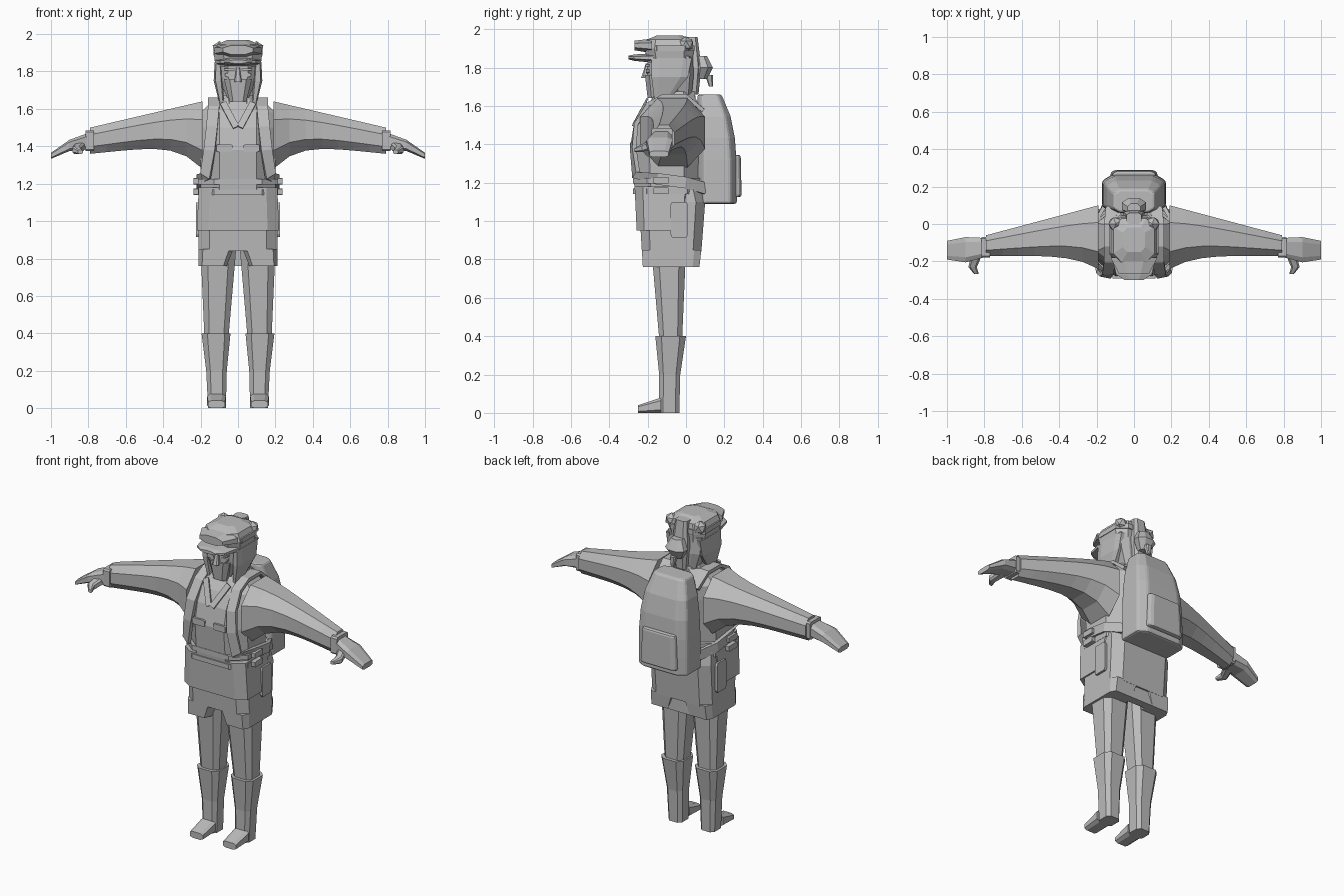
import bpy, bmesh
from mathutils import Vector

cube = bpy.data.objects.get("Cube")
if cube:
    bpy.data.objects.remove(cube, do_unlink=True)

grey = bpy.data.materials.new("plain_grey")
grey.use_nodes = True
grey.diffuse_color = (.5, .5, .5, 1)
grey.node_tree.nodes["Principled BSDF"].inputs["Base Color"].default_value = grey.diffuse_color


def finish(name, bm, mirrored=False, bevel=None):
    """Turn a bmesh into an object with flat faces and optional modifiers."""
    bmesh.ops.recalc_face_normals(bm, faces=bm.faces)
    mesh = bpy.data.meshes.new(name)
    bm.to_mesh(mesh)
    bm.free()
    mesh.materials.append(grey)
    obj = bpy.data.objects.new(name, mesh)
    bpy.context.collection.objects.link(obj)
    if bevel:
        soften = obj.modifiers.new("soft_edges", "BEVEL")
        soften.width, soften.segments = bevel, 2
    if mirrored:
        obj.modifiers.new("other_side", "MIRROR")


def skin(name, rings, **options):
    """Bridge equal rings of points and cap both ends."""
    bm = bmesh.new()
    loops = [[bm.verts.new(point) for point in points] for points in rings]
    for near, far in zip(loops, loops[1:]):
        for i in range(len(near)):
            bm.faces.new((near[i - 1], near[i], far[i], far[i - 1]))
    bm.faces.new(loops[0])
    bm.faces.new(loops[-1])
    finish(name, bm, **options)


def ring(axis, along, left, right, low, high, chamfer):
    """Rectangle with cut corners, standing across the given axis."""
    cut_a, cut_b = (right - left) * chamfer, (high - low) * chamfer
    corners = [(left + cut_a, low), (right - cut_a, low),
               (right, low + cut_b), (right, high - cut_b),
               (right - cut_a, high), (left + cut_a, high),
               (left, high - cut_b), (left, low + cut_b)]
    place = {"x": lambda a, b: (along, a, b),
             "y": lambda a, b: (a, along, b),
             "z": lambda a, b: (a, b, along)}[axis]
    return [Vector(place(a, b)) for a, b in corners]


def loft(name, axis, *sections, chamfer=.2, **options):
    skin(name, [ring(axis, *section, chamfer) for section in sections], **options)


def pair(name, axis, *sections, chamfer=.2):
    loft(name, axis, *sections, chamfer=chamfer, mirrored=True)


def stack(name, *sections, chamfer=.2, **options):
    """Upright part centred on x, from (height, half width, front, back)."""
    rings = [ring("z", height, -half, half, front, back, chamfer)
             for height, half, front, back in sections]
    skin(name, rings, **options)


def layer(name, bottom, top, half, front, back, **options):
    stack(name, (bottom, half, front, back), (top, half, front, back), **options)


def chip(name, front, depth, left, right, low, high, chamfer=.1):
    """Small mirrored detail set on the front."""
    pair(name, "y", (front, left, right, low, high),
         (front + depth, left, right, low, high), chamfer=chamfer)


def side_block(name, inner, outer, *extent):
    pair(name, "x", (inner, *extent), (outer, *extent), chamfer=.08)


def strap(name, width, thick, path):
    """Mirrored flat band; each point of the path carries its outward direction."""
    points = [Vector(point) for point, _ in path]
    rings = []
    for i, (_, facing) in enumerate(path):
        out = Vector(facing).normalized()
        ahead = points[min(i + 1, len(path) - 1)] - points[max(i - 1, 0)]
        side = ahead.cross(out).normalized() * width / 2
        lift = out * thick
        p = points[i]
        rings.append([p - side, p + side, p + side + lift, p - side + lift])
    skin(name, rings, mirrored=True)


def mix(start, end, t):
    return start + (end - start) * t


def steps(count):
    return [i / count for i in range(count + 1)]


def sleeve_section(t):
    """Straight taper to the wrist, flaring quickly into the armpit."""
    flare = (1 - t) ** 5
    front, back = -.17 - .07 * flare, mix(.1, -.06, t)
    bottom, top = mix(1.42, 1.36, t) - .14 * flare, mix(1.64, 1.5, t)
    return mix(.19, .79, t), front, back, bottom, top


def backpack_section(t):
    """Straight sides that draw in towards the top."""
    pinch = t ** 4
    return mix(1.09, 1.66, t), .17 - .06 * pinch, .06, .265 - .08 * pinch


# Legs and boots
pair("legs", "z", (.39, .05, .18, -.14, -.02), (.85, .01, .2, -.18, 0))
pair("boots", "z", (0, .065, .16, -.14, -.035), (.2, .06, .17, -.14, -.03),
     (.4, .04, .195, -.16, 0))
pair("boot_toes", "y", (-.25, .07, .16, 0, .04), (-.13, .065, .165, 0, .08))

# Shorts, left open at the front between the legs
stack("shorts", (.84, .21, -.23, .08), (1.1, .21, -.245, .1), (1.18, .2, -.25, .08),
      chamfer=.14)
pair("shorts_legs", "z", (.76, .06, .21, -.225, .07), (.85, .025, .21, -.23, .08),
     chamfer=.12)
layer("shorts_back", .76, .85, .09, .02, .07, chamfer=.02)
side_block("side_pockets", .2, .225, -.08, .01, .915, 1.1)

# Jacket with belts, collar and lapels
stack("jacket_hem", (.95, .22, -.257, .02), (1.18, .21, -.268, .04), chamfer=.14)
stack("jacket", (1.13, .2, -.265, .07), (1.38, .2, -.285, .085), (1.5, .2, -.26, .09),
      (1.58, .2, -.22, .08), (1.63, .15, -.18, .055), (1.66, .1, -.16, .04), chamfer=.25)
for belt in (1.14, 1.195):
    layer("belt", belt, belt + .03, .213, -.275, .08)
    side_block("belt_buckles", .2, .238, -.17, -.09, belt, belt + .035)
stack("collar", (1.58, .13, -.2, .06), (1.675, .085, -.165, .045), chamfer=.28)
strap("lapels", .035, .01, [((.01, -.27, 1.5), (0, -1, .4)), ((.08, -.2, 1.63), (0, -1, .6))])
chip("chest_flaps", -.291, .02, .03, .115, 1.37, 1.41)

# Sleeves, cuffs and hands
pair("sleeves", "x", *map(sleeve_section, steps(7)), chamfer=.27)
side_block("cuffs", .77, .815, -.18, -.07, 1.375, 1.485)
pair("hands", "x", (.79, -.175, -.075, 1.385, 1.475), (.9, -.205, -.07, 1.375, 1.435),
     (1, -.19, -.09, 1.333, 1.365))
pair("thumbs", "y", (-.16, .81, .87, 1.38, 1.43), (-.23, .84, .885, 1.36, 1.4),
     (-.268, .83, .855, 1.36, 1.38))

# Head and face
layer("neck", 1.58, 1.7, .065, -.14, -.01, chamfer=.28)
stack("head", (1.645, .05, -.185, -.05), (1.75, .1, -.205, .02), (1.85, .11, -.2, .03),
      chamfer=.25)
stack("face_mask", (1.64, .045, -.2, -.1), (1.76, .075, -.214, -.1))
stack("nose", (1.745, .02, -.234, -.19), (1.82, .01, -.21, -.19))
chip("eyes", -.209, .02, .025, .07, 1.77, 1.793, chamfer=.25)
chip("brows", -.211, .02, .02, .075, 1.805, 1.817)

# Hair with a bun behind
pair("side_hair", "z", (1.63, .075, .1, -.165, -.09), (1.75, .08, .13, -.18, .01),
     (1.85, .09, .125, -.18, .03))
stack("back_hair", (1.66, .075, -.06, .03), (1.76, .11, -.06, .04), (1.86, .115, -.06, .035))
stack("hair_fall", (1.66, .035, 0, .065), (1.8, .055, 0, .08), (1.96, .04, 0, .06))
stack("hair_bun", (1.74, .03, .05, .11), (1.8, .065, .05, .14), (1.86, .035, .05, .11),
      chamfer=.28)
stack("bun_tail", (1.7, .01, .12, .14), (1.76, .02, .1, .14))

# Cap with brim, raised goggles and two round tufts
stack("cap", (1.825, .12, -.2, .035), (1.9, .13, -.215, .04), (1.945, .11, -.205, .03),
      (1.968, .06, -.15, -.02))
loft("cap_brim", "y", (-.3, -.05, .05, 1.843, 1.862), (-.27, -.095, .095, 1.835, 1.868),
     (-.17, -.12, .12, 1.825, 1.875), chamfer=.3)
loft("goggles", "y", (-.268, -.08, .08, 1.89, 1.94), (-.18, -.125, .125, 1.875, 1.95),
     chamfer=.28)
layer("goggle_strap", 1.885, 1.915, .132, -.2, .045)
tufts = bmesh.new()
bmesh.ops.create_icosphere(tufts, subdivisions=1, radius=.042)
bmesh.ops.translate(tufts, verts=tufts.verts, vec=(.098, 0, 1.92))
finish("cap_tufts", tufts, mirrored=True)

# Backpack, outer pocket and shoulder straps
stack("backpack", *map(backpack_section, steps(5)), chamfer=.16, bevel=.012)
stack("backpack_pocket", (1.125, .125, .2, .29), (1.345, .115, .2, .285),
      chamfer=.12, bevel=.012)
strap("shoulder_straps", .06, .022, [
    ((.12, .08, 1.57), (0, 1, 1)), ((.13, 0, 1.64), (0, 0, 1)), ((.13, -.12, 1.64), (0, 0, 1)),
    ((.13, -.19, 1.6), (0, -1, 1)), ((.14, -.25, 1.5), (0, -1, .3)),
    ((.15, -.265, 1.38), (.2, -1, 0)), ((.17, -.25, 1.24), (.4, -1, 0)),
    ((.2, -.15, 1.22), (1, 0, 0)), ((.2, 0, 1.2), (1, 0, 0)), ((.15, .09, 1.17), (1, 1, 0))])
